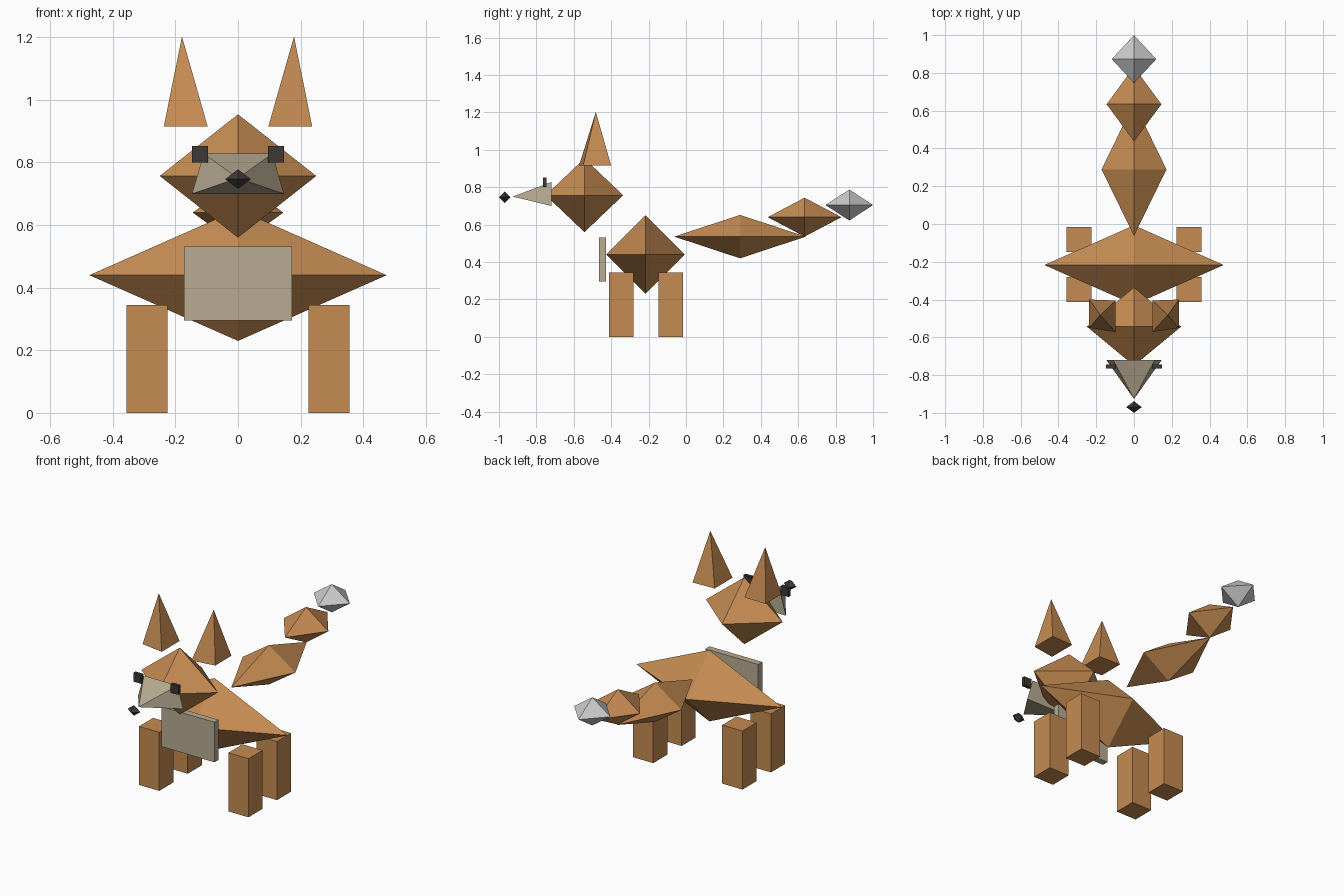
import bpy, bmesh
from math import radians

if "Cube" in bpy.data.objects:
    bpy.data.objects.remove(bpy.data.objects["Cube"])


def material(name, rgb):
    m = bpy.data.materials.new(name)
    m.diffuse_color = (*rgb, 1)
    m.use_nodes = True
    m.node_tree.nodes["Principled BSDF"].inputs["Base Color"].default_value = m.diffuse_color
    return m


fur = material("fur", (0.56, 0.26, 0.085))
cream = material("cream", (0.48, 0.41, 0.29))
dark = material("dark", (0.045, 0.04, 0.036))


def solid(name, points, mat=None):
    """Flat-faced convex solid around a few corner points."""
    bm = bmesh.new()
    for p in points:
        bm.verts.new(p)
    bmesh.ops.convex_hull(bm, input=bm.verts[:])
    bmesh.ops.dissolve_limit(bm, angle_limit=radians(0.5), verts=bm.verts[:], edges=bm.edges[:])
    bmesh.ops.recalc_face_normals(bm, faces=bm.faces[:])
    mesh = bpy.data.meshes.new(name)
    bm.to_mesh(mesh)
    bm.free()
    if mat:
        mesh.materials.append(mat)
    ob = bpy.data.objects.new(name, mesh)
    bpy.context.collection.objects.link(ob)
    return ob


def octahedron(name, c, r, mat=None):
    pts = []
    for axis in range(3):
        for s in (-1, 1):
            p = list(c)
            p[axis] += s * r[axis]
            pts.append(p)
    return solid(name, pts, mat)


def box(name, xs, ys, zs, mat=None):
    return solid(name, [(x, y, z) for x in xs for y in ys for z in zs], mat)


# Body, head, nose
octahedron("body", (0, -0.217, 0.44), (0.475, 0.21, 0.21), fur)
octahedron("head", (0, -0.543, 0.757), (0.25, 0.207, 0.197), fur)
octahedron("nose", (0, -0.969, 0.747), (0.041, 0.031, 0.031), dark)

# Snout: pyramid with a trapezoid back
solid("snout", [(-0.147, -0.72, 0.70), (0.147, -0.72, 0.70), (-0.11, -0.72, 0.828),
                (0.11, -0.72, 0.828), (0, -0.926, 0.75)], cream)

# Chest plate
box("chest", (-0.172, 0.172), (-0.465, -0.427), (0.295, 0.531), cream)

# Tail, three segments rising to the tip
octahedron("tail_base", (0, 0.289, 0.536), (0.172, 0.352, 0.116), fur)
octahedron("tail_middle", (0, 0.634, 0.64), (0.145, 0.197, 0.104), fur)
octahedron("tail_tip", (0, 0.873, 0.705), (0.118, 0.127, 0.083))

# Paired parts
for s, side in ((-1, "left"), (1, "right")):
    box(f"front_leg_{side}", (s * 0.225, s * 0.357), (-0.412, -0.281), (0, 0.345), fur)
    box(f"back_leg_{side}", (s * 0.225, s * 0.357), (-0.147, -0.016), (0, 0.345), fur)
    box(f"eye_{side}", (s * 0.096, s * 0.147), (-0.765, -0.745), (0.80, 0.852), dark)
    solid(f"ear_{side}", [(s * 0.237, -0.40, 0.915), (s * 0.237, -0.55, 0.915),
                          (s * 0.097, -0.572, 0.915), (s * 0.097, -0.405, 0.915),
                          (s * 0.179, -0.482, 1.203)], fur)
